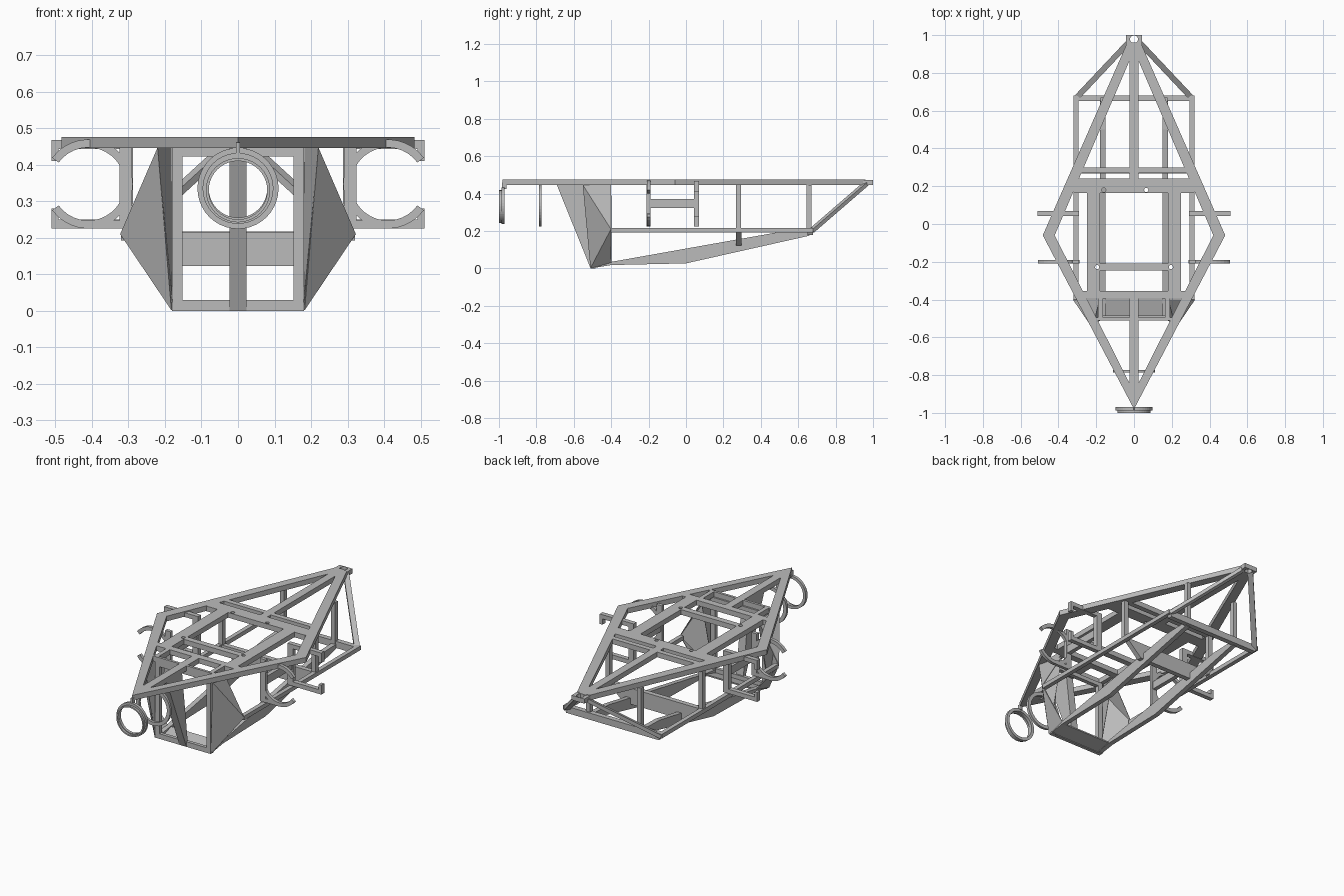
import bpy, bmesh, math
from mathutils import Vector

cube = bpy.data.objects.get("Cube")
if cube:
    bpy.data.objects.remove(cube, do_unlink=True)

grey = bpy.data.materials.new("primer_grey")
grey.use_nodes = True
grey.diffuse_color = (0.5, 0.5, 0.5, 1)
grey.node_tree.nodes["Principled BSDF"].inputs["Base Color"].default_value = (0.5, 0.5, 0.5, 1)

SIDES = (("left", 1), ("right", -1))
DECK_LOW, DECK_TOP = 0.445, 0.475


def make(name, bm):
    bmesh.ops.recalc_face_normals(bm, faces=bm.faces)
    mesh = bpy.data.meshes.new(name)
    bm.to_mesh(mesh)
    bm.free()
    mesh.materials.append(grey)
    obj = bpy.data.objects.new(name, mesh)
    bpy.context.scene.collection.objects.link(obj)
    return obj


def prism(name, points, offset):
    """Extrude a closed 3D polygon along an offset."""
    bm = bmesh.new()
    face = bm.faces.new([bm.verts.new(p) for p in points])
    ext = bmesh.ops.extrude_face_region(bm, geom=[face])
    verts = [v for v in ext["geom"] if isinstance(v, bmesh.types.BMVert)]
    bmesh.ops.translate(bm, verts=verts, vec=offset)
    return make(name, bm)


def box(name, x0, x1, y0, y1, z0=DECK_LOW, z1=DECK_TOP):
    return prism(name, [(x0, y0, z0), (x1, y0, z0), (x1, y1, z0), (x0, y1, z0)], (0, 0, z1 - z0))


def strut(name, a, b, width, depth):
    """Square bar between two points."""
    a, b = Vector(a), Vector(b)
    d = (b - a).normalized()
    u = d.cross(Vector((0, 0, 1))).normalized() * width / 2
    v = d.cross(u).normalized() * depth / 2
    return prism(name, [a + u + v, a - u + v, a - u - v, a + u - v], b - a)


def sheet(name, triangles, thick=0.006):
    bm = bmesh.new()
    for tri in triangles:
        bm.faces.new([bm.verts.new(p) for p in tri])
    bmesh.ops.remove_doubles(bm, verts=bm.verts, dist=0.0001)
    obj = make(name, bm)
    mod = obj.modifiers.new("thickness", "SOLIDIFY")
    mod.thickness, mod.offset = thick, 0
    return obj


def ring(name, cx, cz, outer, inner, y0, y1, start=0, sweep=math.tau, steps=40):
    """Ring or open arc facing along y."""
    bm = bmesh.new()
    closed = sweep > 6.28
    loops = []
    for i in range(steps if closed else steps + 1):
        t = start + sweep * i / steps
        loops.append([bm.verts.new((cx + r * math.cos(t), y, cz + r * math.sin(t)))
                      for r, y in ((outer, y0), (outer, y1), (inner, y1), (inner, y0))])
    for i in range(steps):
        a, b = loops[i], loops[(i + 1) % len(loops)]
        for k in range(4):
            n = (k + 1) % 4
            bm.faces.new((a[k], a[n], b[n], b[k]))
    if not closed:
        bm.faces.new(loops[0])
        bm.faces.new(loops[-1])
    return make(name, bm)


def drill(obj, x, y, radius):
    """Round bolt hole through a deck part."""
    bm = bmesh.new()
    bmesh.ops.create_cone(bm, cap_ends=True, segments=20, radius1=radius, radius2=radius, depth=0.2)
    bmesh.ops.translate(bm, verts=bm.verts, vec=(x, y, 0.46))
    cutter = make(obj.name + "_cutter", bm)
    cutter.hide_render = True
    cutter.hide_viewport = True
    cutter.display_type = 'WIRE'
    mod = obj.modifiers.new("bolt_hole", "BOOLEAN")
    mod.operation, mod.solver, mod.object = "DIFFERENCE", "EXACT", cutter


# Upper diamond frame
for side, s in SIDES:
    outline = [(0, -0.98), (0.483, -0.06), (0.04, 0.95), (0, 0.95), (0, 0.92), (0.42, -0.06), (0, -0.89)]
    prism(f"{side}_diamond_rail", [(s * x, y, DECK_LOW) for x, y in outline], (0, 0, DECK_TOP - DECK_LOW))
    for i, (y0, y1) in enumerate(((-0.36, -0.245), (-0.21, 0.165))):
        box(f"{side}_deck_strip_{i}", s * 0.18, s * 0.25, y0, y1)
    box(f"{side}_front_divider", s * 0.165, s * 0.19, -0.5, -0.36)

box("front_spine", -0.023, 0.023, -0.9, -0.36)
box("rear_spine", -0.023, 0.023, 0.2, 0.96)
box("tip_crossbar", -0.2, 0.2, -0.51, -0.495)
box("front_crossbar", -0.28, 0.28, -0.395, -0.355)
middle = box("middle_crossbar", -0.25, 0.25, -0.245, -0.21)
main = box("main_crossbar", -0.32, 0.32, 0.165, 0.24)
box("rear_crossbar", -0.3, 0.3, 0.27, 0.30)
for x in (-0.195, 0.195):
    drill(middle, x, -0.228, 0.011)
for x in (-0.16, 0.065):
    drill(main, x, 0.18, 0.011)

# Tail hitch block
tail = box("tail_block", -0.042, 0.042, 0.945, 1.0, 0.445, 0.472)
drill(tail, 0, 0.977, 0.021)

# Lower frame
prism("lower_rear_crossbar", [(-0.318, 0.65, 0.217), (0.318, 0.65, 0.217), (0.3, 0.65, 0.178), (-0.3, 0.65, 0.178)],
      (0, 0.03, 0))
prism("keel_crossplate", [(-0.3, 0.268, 0.215), (0.3, 0.268, 0.215), (0.2, 0.268, 0.122), (-0.2, 0.268, 0.122)],
      (0, 0.029, 0))
prism("nose_floor", [(-0.18, -0.51, 0), (-0.18, -0.4, 0.03), (-0.18, -0.4, 0.022)], (0.36, 0, 0))
box("nose_sill", -0.18, 0.18, -0.51, -0.49, 0, 0.03)
box("nose_header", -0.18, 0.18, -0.51, -0.485, 0.422, DECK_LOW)
for side, s in SIDES:
    box(f"{side}_lower_rail", s * 0.295, s * 0.32, -0.4, 0.68, 0.193, 0.217)
    web = [(-0.51, 0), (-0.4, 0.018), (0, 0.027), (0.66, 0.175), (0.66, 0.2), (0.5, 0.195), (-0.4, 0.035), (-0.51, 0.02)]
    prism(f"{side}_keel_web", [(s * 0.152, y, z) for y, z in web], (s * 0.028, 0, 0))
    box(f"{side}_nose_post", s * 0.152, s * 0.18, -0.51, -0.485, 0, DECK_LOW)
    box(f"{side}_middle_post", s * 0.288, s * 0.315, 0.268, 0.295, 0.2, DECK_LOW)
    box(f"{side}_rear_post", s * 0.152, s * 0.178, 0.645, 0.67, 0.2, DECK_LOW)
    strut(f"{side}_tail_strut", (s * 0.303, 0.67, 0.2), (s * 0.025, 0.965, 0.455), 0.03, 0.02)

# Tapered nose gusset
prism("nose_gusset", [(-0.023, -0.51, 0), (-0.023, -0.69, DECK_LOW), (-0.023, -0.55, DECK_LOW), (-0.023, -0.495, 0)],
      (0.046, 0, 0))

# Folded corner panels
for side, s in SIDES:
    foot, elbow = (s * 0.18, -0.51, 0.003), (s * 0.32, -0.4, 0.21)
    peak, back = (s * 0.22, -0.55, DECK_LOW), (s * 0.182, -0.4, DECK_LOW)
    base = (s * 0.175, -0.4, 0.03)
    sheet(f"{side}_corner_panel", [(foot, elbow, peak), (foot, peak, back), (elbow, back, peak), (foot, base, elbow)])

# Side holders: open clip in front, lipped bracket behind
for side, s in SIDES:
    opening = math.radians(36)
    start = opening if s > 0 else opening - math.pi
    ring(f"{side}_open_clip", s * 0.41, 0.347, 0.122, 0.1, -0.208, -0.19, start, math.tau - 2 * opening, 28)
    box(f"{side}_clip_hanger", s * 0.29, s * 0.325, -0.21, -0.19, 0.225, DECK_TOP)
    box(f"{side}_clip_foot", s * 0.29, s * 0.41, -0.208, -0.19, 0.225, 0.247)
    box(f"{side}_bracket_post", s * 0.29, s * 0.325, 0.043, 0.07, 0.225, 0.468)
    for part, z0, z1, lip0, lip1 in (("top", 0.443, 0.468, 0.41, 0.468), ("foot", 0.225, 0.25, 0.225, 0.28)):
        box(f"{side}_bracket_{part}", s * 0.29, s * 0.51, 0.043, 0.07, z0, z1)
        box(f"{side}_bracket_{part}_lip", s * 0.492, s * 0.51, 0.043, 0.07, lip0, lip1)
    box(f"{side}_holder_link", s * 0.295, s * 0.32, -0.2, 0.055, 0.323, 0.37)

# Nose rings
ring("front_ring_lip", 0, 0.33, 0.088, 0.08, -1.0, -0.987)
ring("front_ring_flange", 0, 0.335, 0.097, 0.08, -0.987, -0.97)
ring("rear_ring", 0, 0.335, 0.111, 0.09, -0.787, -0.772)
box("front_ring_hanger", -0.006, 0.006, -0.985, -0.96, 0.425, 0.46)
box("rear_ring_hanger", -0.006, 0.006, -0.787, -0.772, 0.44, 0.46)
